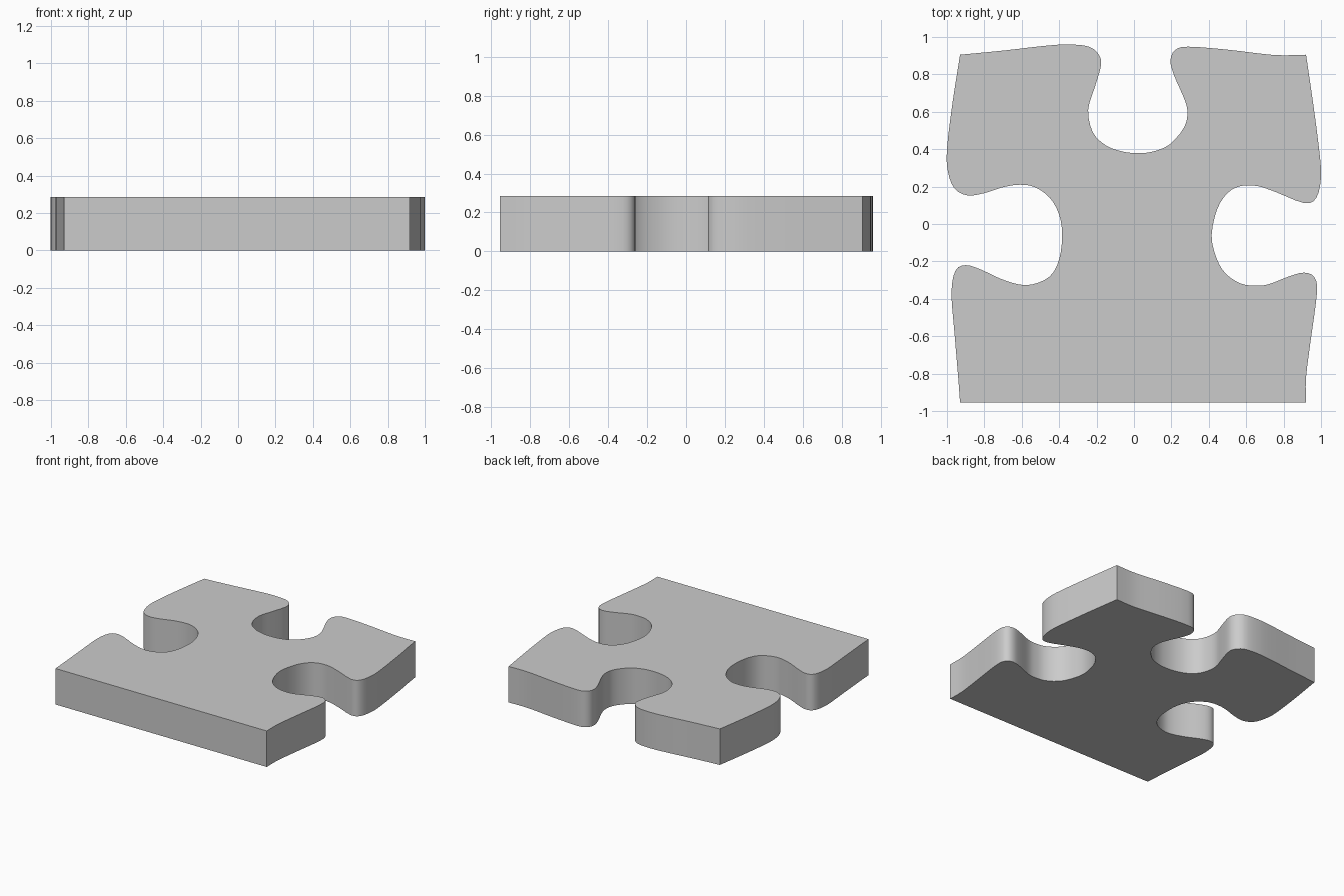
import bpy, bmesh, math
from mathutils import Vector

if "Cube" in bpy.data.objects:
    bpy.data.objects.remove(bpy.data.objects["Cube"])

THICKNESS = 0.285

# Socket edges, each running corner to corner, anticlockwise seen from above
right_edge = [(.92, -.955), (.92, -.82), (.945, -.62), (.978, -.37), (.965, -.285),
              (.91, -.26), (.83, -.28), (.72, -.322), (.65, -.33), (.57, -.318),
              (.49, -.265), (.44, -.18), (.415, -.06), (.445, .08), (.5, .165),
              (.57, .203), (.66, .203), (.76, .17), (.91, .112), (.975, .14),
              (1, .25), (.992, .38), (.96, .63), (.92, .905)]
back_edge = [(.92, .905), (.8, .902), (.7, .908), (.5, .932), (.29, .948),
             (.22, .93), (.195, .875), (.212, .8), (.26, .69), (.285, .61),
             (.27, .52), (.19, .425), (.1, .387), (.02, .379), (-.06, .387),
             (-.15, .42), (-.22, .49), (-.245, .61), (-.21, .73), (-.178, .84),
             (-.185, .9), (-.24, .948), (-.36, .96), (-.5, .95), (-.7, .927),
             (-.93, .905)]
left_edge = [(-.93, .905), (-.97, .65), (-1, .4), (-.995, .28), (-.96, .19),
             (-.89, .153), (-.8, .165), (-.7, .197), (-.61, .21), (-.53, .197),
             (-.45, .14), (-.4, .05), (-.384, -.06), (-.4, -.19), (-.45, -.28),
             (-.54, -.322), (-.62, -.322), (-.72, -.29), (-.82, -.243),
             (-.9, -.22), (-.955, -.25), (-.976, -.37), (-.96, -.58),
             (-.94, -.82), (-.93, -.955)]


def spline(points, steps=3):
    """Catmull-Rom curve through the points, leaving out the last one."""
    p = [Vector(q) for q in points]
    p = [2 * p[0] - p[1]] + p + [2 * p[-1] - p[-2]]
    out = []
    for a, b, c, d in zip(p, p[1:], p[2:], p[3:]):
        for i in range(steps):
            t = i / steps
            out.append(0.5 * (2 * b + (c - a) * t + (2 * a - 5 * b + 4 * c - d) * t**2
                              + (3 * b - a - 3 * c + d) * t**3))
    return out


# Closed outline; the front edge is the straight run between the last two corners
outline = spline(right_edge) + spline(back_edge) + spline(left_edge)
outline.append(Vector(left_edge[-1]))

# Extrude the outline into a slab
bm = bmesh.new()
base = bm.faces.new([bm.verts.new((v.x, v.y, 0)) for v in outline])
result = bmesh.ops.extrude_face_region(bm, geom=[base], use_keep_orig=True)
top_verts = [g for g in result["geom"] if isinstance(g, bmesh.types.BMVert)]
bmesh.ops.translate(bm, verts=top_verts, vec=(0, 0, THICKNESS))
bmesh.ops.recalc_face_normals(bm, faces=bm.faces)
mesh = bpy.data.meshes.new("puzzle_piece")
bm.to_mesh(mesh)
bm.free()
piece = bpy.data.objects.new("puzzle_piece", mesh)
bpy.context.collection.objects.link(piece)

# Smooth the curved walls, keep corners and rims sharp
bpy.context.view_layer.objects.active = piece
piece.select_set(True)
bpy.ops.object.shade_smooth_by_angle(angle=math.radians(30))
